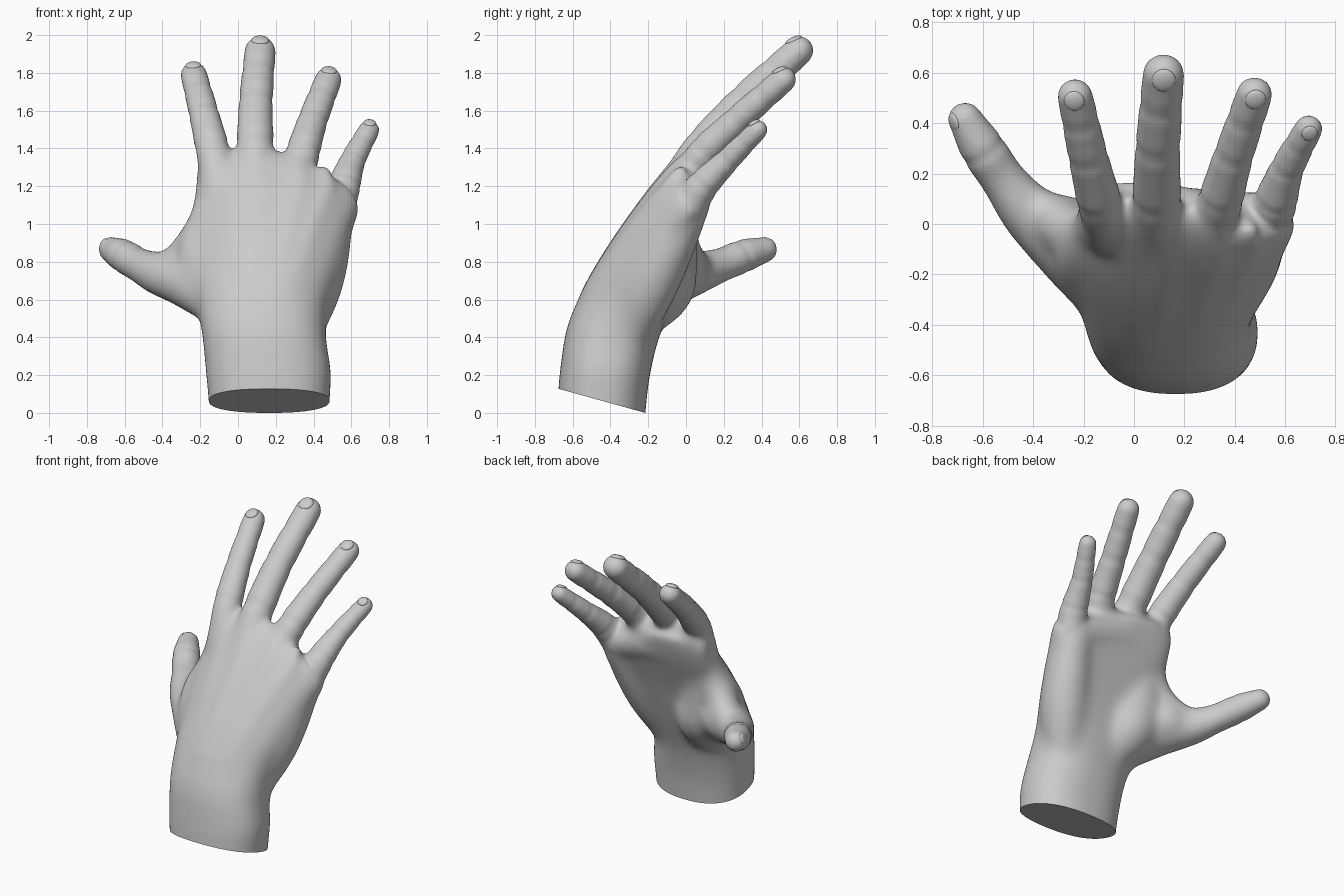
import bpy, bmesh, math
from mathutils import Vector

if "Cube" in bpy.data.objects:
    bpy.data.objects.remove(bpy.data.objects["Cube"])

bm = bmesh.new()


def spline(rows, n):
    """Catmull-Rom through rows of numbers, n samples per span."""
    rows = [Vector(r) for r in rows]
    pts = [rows[0] * 2 - rows[1]] + rows + [rows[-1] * 2 - rows[-2]]
    out = []
    for i in range(1, len(pts) - 2):
        a, b, c, d = pts[i - 1:i + 3]
        for k in range(n):
            t = k / n
            out.append(0.5 * (2 * b + (c - a) * t + (2 * a - 5 * b + 4 * c - d) * t ** 2
                              + (3 * b - a - 3 * c + d) * t ** 3))
    return out + [rows[-1]]


def loft(rings):
    vs = [[bm.verts.new(p) for p in ring] for ring in rings]
    n = len(vs[0])
    for a, b in zip(vs, vs[1:]):
        for i in range(n):
            j = (i + 1) % n
            bm.faces.new((a[i], a[j], b[j], b[i]))
    bm.faces.new(vs[0][::-1])
    bm.faces.new(vs[-1])


def tube(rows, flat=1.0, creases=()):
    """Round-ended tube through (x, y, z, radius) rows."""
    s = spline(rows, 12)
    m = len(s) - 1
    pts = []
    for i, p in enumerate(s):
        r = p[3]
        for c in creases:
            r *= 1 - 0.08 * math.exp(-((i / m - c) / 0.025) ** 2)
            r *= 1 + 0.035 * math.exp(-((i / m - c) / 0.07) ** 2)
        pts.append((Vector(p[:3]), r))
    d0 = (pts[1][0] - pts[0][0]).normalized()
    d1 = (pts[-1][0] - pts[-2][0]).normalized()
    caps = [math.radians(a) for a in (15, 30, 45, 60, 75, 86)]
    (q0, r0), (q1, r1) = pts[0], pts[-1]
    pts = ([(q0 - d0 * r0 * math.sin(a), r0 * math.cos(a)) for a in caps[::-1]] + pts
           + [(q1 + d1 * r1 * math.sin(a), r1 * math.cos(a)) for a in caps])
    rings = []
    for i, (p, r) in enumerate(pts):
        d = (pts[min(i + 1, len(pts) - 1)][0] - pts[max(i - 1, 0)][0]).normalized()
        side = (Vector((1, 0, 0)) - d * d.x).normalized()
        back = d.cross(side)
        rings.append([p + side * r * math.cos(a) + back * r * flat * math.sin(a)
                      for a in (2 * math.pi * k / 24 for k in range(24))])
    loft(rings)


# Palm and wrist: back y,z / palm y,z / x left,right / arch / drop on little-finger side
sections = [
    (-.68, .00, -.225, -.12, -.15, .48, 0, 0),
    (-.675, .13, -.215, .005, -.155, .485, 0, 0),
    (-.66, .28, -.195, .18, -.17, .49, 0, 0),
    (-.63, .46, -.155, .36, -.19, .467, 0, 0),
    (-.55, .65, -.11, .49, -.215, .478, .02, 0),
    (-.44, .84, -.055, .65, -.24, .54, .04, 0),
    (-.29, 1.06, .025, .88, -.25, .60, .05, 0),
    (-.135, 1.26, .11, 1.09, -.23, .635, .06, .06),
    (-.01, 1.38, .155, 1.22, -.22, .575, .04, .14),
    (.085, 1.42, .17, 1.30, -.15, .38, .02, .09),
]


def section_point(s, a):
    b, p = Vector((0, s[0], s[1])), Vector((0, s[2], s[3]))
    n = (p - b).normalized()
    axis = Vector((0, -n.z, n.y))
    c = math.copysign(abs(math.cos(a)) ** .85, math.cos(a))
    q = math.copysign(abs(math.sin(a)) ** .85, math.sin(a))
    pt = (b + p) / 2 + n * (q * (p - b).length / 2 + s[6] * c * c)
    pt -= axis * s[7] * max(0, c)
    pt.x = (s[4] + s[5]) / 2 + c * (s[5] - s[4]) / 2
    return pt, n


loft([[section_point(s, 2 * math.pi * k / 64)[0] for k in range(64)]
      for s in spline(sections, 6)])

# Tendon ridges on the back of the hand
for start, end in ((-100, -128), (-92, -100), (-82, -74), (-72, -50)):
    rows = []
    for i in range(4, 9):
        f = (i - 4) / 4
        p, n = section_point(sections[i], math.radians(start + (end - start) * f))
        rows.append((*(p + n * (.036 - .014 * f)), .045))
    tube(rows)

# Fingers
fingers = {
    "index": [(-.105, -.03, 1.18, .10), (-.13, .06, 1.37, .092), (-.18, .26, 1.585, .079), (-.234, .507, 1.793, .07)],
    "middle": [(.09, -.06, 1.19, .11), (.09, .063, 1.385, .10), (.095, .30, 1.65, .089), (.117, .594, 1.918, .082)],
    "ring": [(.28, -.03, 1.17, .105), (.335, .073, 1.355, .092), (.395, .27, 1.55, .079), (.478, .514, 1.766, .071)],
    "little": [(.50, -.02, 1.02, .105), (.555, .075, 1.19, .09), (.608, .22, 1.34, .068), (.693, .378, 1.50, .056)],
}
for rows in fingers.values():
    tube(rows, .95, (.40, .68, .87))

# Thumb, its fleshy base, the web to the index finger, and the outer palm pad
thumb = [(-.06, -.32, .56, .13), (-.235, -.125, .68, .145), (-.41, .045, .74, .117),
         (-.52, .18, .785, .09), (-.605, .305, .835, .087), (-.67, .415, .868, .068)]
tube(thumb, 1, (.78,))
tube([(.02, -.28, .50, .14), (-.05, -.15, .66, .19), (-.09, -.11, .80, .175), (-.10, -.06, .97, .125)])
tube([(-.20, -.13, .68, .15), (-.27, -.02, .75, .14)])
tube([(-.15, -.25, .70, .11), (-.21, -.13, .85, .11), (-.18, -.06, 1.0, .09)])
tube([(-.34, .04, .79, .09), (-.24, -.03, .88, .108), (-.17, -.03, 1.02, .095), (-.14, .01, 1.2, .08)])
tube([(.33, -.29, .46, .13), (.40, -.20, .66, .15), (.45, -.11, .85, .145), (.49, -.015, 1.02, .118)])
# Pads at the finger roots
tube([(-.12, -.01, 1.12, .095), (.05, .03, 1.17, .105), (.28, .04, 1.16, .105), (.49, .03, 1.09, .095)])

bmesh.ops.recalc_face_normals(bm, faces=bm.faces)
mesh = bpy.data.meshes.new("hand")
bm.to_mesh(mesh)
bm.free()
hand = bpy.data.objects.new("hand", mesh)
bpy.context.collection.objects.link(hand)


def bake():
    """Replace the mesh by its modified version."""
    m = bpy.data.meshes.new_from_object(
        hand.evaluated_get(bpy.context.evaluated_depsgraph_get()))
    hand.modifiers.clear()
    hand.data = m
    return m


def soften(count, group=""):
    s = hand.modifiers.new("soften", 'SMOOTH')
    s.factor = .5
    s.iterations = count
    s.vertex_group = group


# Fuse everything into one skin, then melt the joins of the palm more than the fingers
remesh = hand.modifiers.new("fuse", 'REMESH')
remesh.mode = 'VOXEL'
remesh.voxel_size = .011
soften(10)
fused = bake()
palm = hand.vertex_groups.new(name="palm")
for v in fused.vertices:
    x, y, z = v.co
    along = .6 * y + .8 * z                      # distance toward the fingertips
    limit = 1.22 - 1.2 * max(0, x - .33)
    w = min(1, max(0, (limit - along) / .2)) * min(1, max(0, (x + .48) / .12))
    w *= min(1, max(0, (z - .2) / .2))
    if w > 0:
        palm.add([v.index], w, 'REPLACE')
soften(140, "palm")
fused = bake()

# Flat slanted cut at the wrist
bm = bmesh.new()
bm.from_mesh(fused)
bmesh.ops.bisect_plane(bm, geom=bm.verts[:] + bm.edges[:] + bm.faces[:],
                       plane_co=(0, -.22, .005), plane_no=(0, -.125, -.45), clear_outer=True)
bmesh.ops.holes_fill(bm, edges=[e for e in bm.edges if e.is_boundary], sides=0)
low = min(v.co.z for v in bm.verts)
bmesh.ops.translate(bm, verts=bm.verts, vec=(0, 0, -low))
bm.to_mesh(fused)
bm.free()


def nail(name, rows, facing):
    """Thin oval plate lying on the rounded fingertip."""
    tip, prev, r = Vector(rows[-1][:3]), Vector(rows[-2][:3]), rows[-1][3]
    d = (tip - prev).normalized()
    up = (Vector(facing) - d * d.dot(Vector(facing))).normalized()
    up, d = up * .95 + d * .31, d * .95 - up * .31
    side = d.cross(up)
    b = bmesh.new()
    bmesh.ops.create_uvsphere(b, u_segments=24, v_segments=12, radius=1)
    for v in b.verts:
        x, y, z = v.co
        v.co = tip + (up * (.72 + z * .23) + side * x * .58 + d * y * .6) * r
    m = bpy.data.meshes.new(name)
    bmesh.ops.recalc_face_normals(b, faces=b.faces)
    b.to_mesh(m)
    b.free()
    ob = bpy.data.objects.new(name, m)
    bpy.context.collection.objects.link(ob)
    return ob


parts = [hand]
for name, rows in fingers.items():
    parts.append(nail(name + "_nail", rows, (0, -.7, .7)))
parts.append(nail("thumb_nail", thumb, (-.75, -.45, .3)))

for ob in parts:
    bpy.ops.object.select_all(action='DESELECT')
    ob.select_set(True)
    bpy.context.view_layer.objects.active = ob
    bpy.ops.object.shade_smooth_by_angle(angle=math.radians(45))
